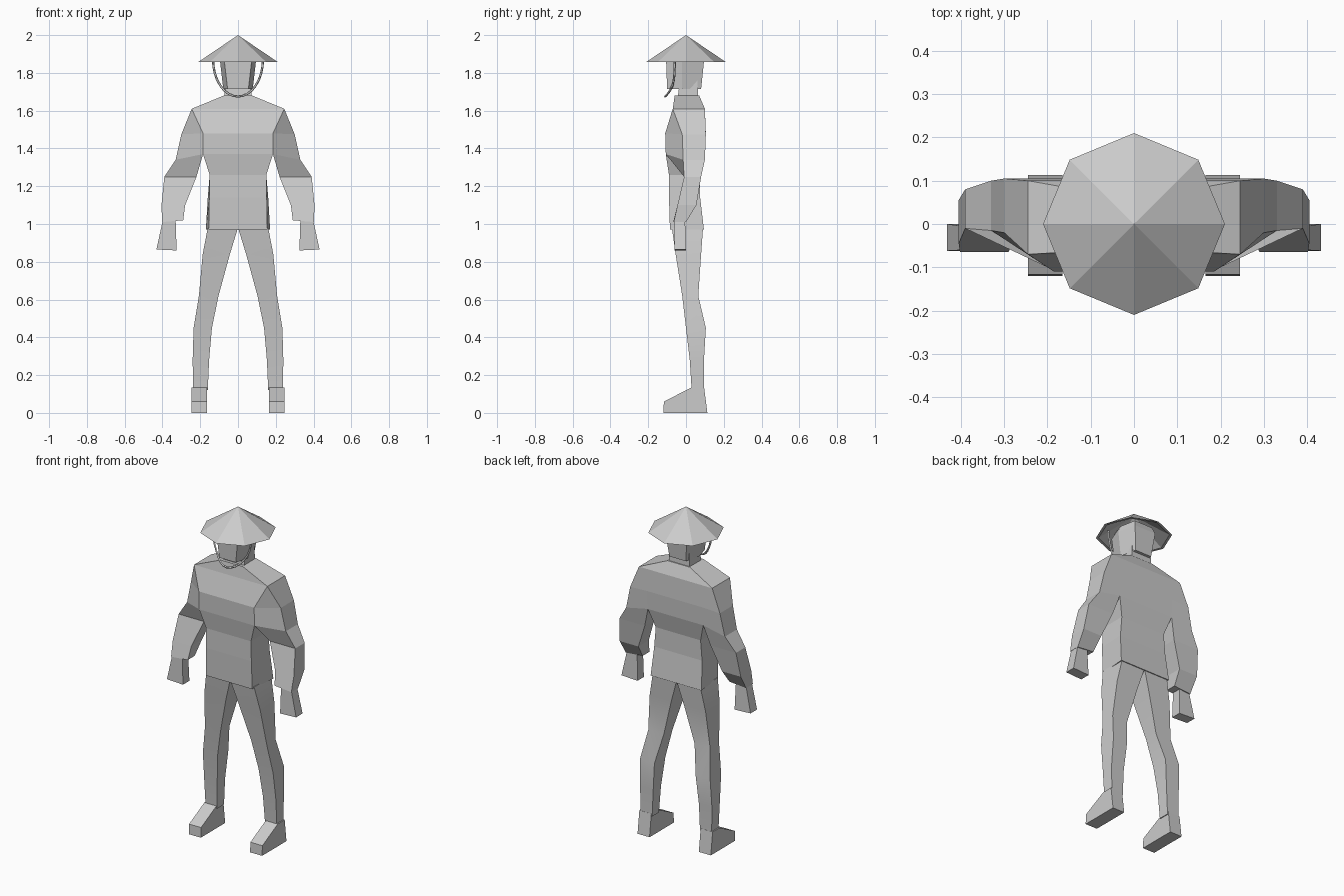
import bpy, bmesh
from math import sin, cos, pi, radians

cube = bpy.data.objects.get("Cube")
if cube:
    bpy.data.objects.remove(cube, do_unlink=True)

grey = bpy.data.materials.new("plain_grey")
grey.use_nodes = True
GREY = (0.6, 0.6, 0.6, 1)
grey.diffuse_color = GREY
grey.node_tree.nodes["Principled BSDF"].inputs["Base Color"].default_value = GREY


def loft(name, rings, mirror=False, caps=True, smooth=False):
    """Skin a list of equal-length point rings, optionally mirrored in x."""
    bm = bmesh.new()
    rows = [[bm.verts.new(p) for p in ring] for ring in rings]
    n = len(rows[0])
    for a, b in zip(rows, rows[1:]):
        for i in range(n):
            j = (i + 1) % n
            bm.faces.new((a[i], a[j], b[j], b[i]))
    if caps:
        bm.faces.new(rows[0])
        bm.faces.new(rows[-1])
    bmesh.ops.remove_doubles(bm, verts=bm.verts, dist=0.0001)
    bmesh.ops.recalc_face_normals(bm, faces=bm.faces)
    me = bpy.data.meshes.new(name)
    bm.to_mesh(me)
    bm.free()
    me.materials.append(grey)
    ob = bpy.data.objects.new(name, me)
    bpy.context.collection.objects.link(ob)
    if smooth:
        bpy.ops.object.select_all(action='DESELECT')
        ob.select_set(True)
        bpy.context.view_layer.objects.active = ob
        bpy.ops.object.shade_smooth_by_angle(angle=radians(40))
    if mirror:
        ob.modifiers.new("Mirror", 'MIRROR').use_mirror_merge = False
    return ob


def slab(z, front, back, yf, yb):
    """Four-sided body section, with its own width at front and back."""
    return [(-front, yf, z), (front, yf, z), (back, yb, z), (-back, yb, z)]


def limb(xi, zi, xo, zo, yf, yb, yf_in=None):
    """Four-sided limb section from its inner edge to its outer edge."""
    return [(xi, yf if yf_in is None else yf_in, zi), (xo, yf, zo),
            (xo, yb, zo), (xi, yb, zi)]


# Jacket
loft("jacket", [
    slab(0.97, 0.155, 0.17, -0.085, 0.095),
    slab(1.14, 0.152, 0.16, -0.09, 0.075),
    slab(1.26, 0.15, 0.15, -0.09, 0.075),
    slab(1.37, 0.185, 0.185, -0.107, 0.1),
    slab(1.48, 0.185, 0.185, -0.11, 0.105),
    slab(1.61, 0.245, 0.245, -0.07, 0.1),
    slab(1.68, 0.075, 0.075, -0.06, 0.07)])

# Sleeves, growing out of the shoulder edge
loft("sleeves", [
    limb(0.245, 1.61, 0.245, 1.61, -0.07, 0.1),
    limb(0.185, 1.48, 0.30, 1.475, -0.02, 0.105, -0.11),
    limb(0.185, 1.37, 0.33, 1.34, -0.015, 0.1, -0.107),
    limb(0.22, 1.25, 0.39, 1.25, -0.01, 0.08),
    limb(0.28, 1.10, 0.405, 1.10, -0.045, 0.055),
    limb(0.29, 1.02, 0.402, 1.01, -0.065, 0.0)], mirror=True)

# Hands
loft("hands", [
    limb(0.33, 1.02, 0.398, 1.02, -0.06, -0.005),
    limb(0.325, 0.86, 0.432, 0.865, -0.062, 0.0)], mirror=True)

# Trouser legs
loft("legs", [
    limb(0.0, 0.98, 0.16, 0.98, -0.075, 0.09),
    limb(0.043, 0.84, 0.187, 0.84, -0.055, 0.08),
    limb(0.103, 0.62, 0.207, 0.62, -0.02, 0.065),
    limb(0.138, 0.45, 0.235, 0.45, 0.0, 0.105),
    limb(0.153, 0.28, 0.24, 0.28, 0.02, 0.095),
    limb(0.16, 0.12, 0.238, 0.12, 0.03, 0.095)], mirror=True, smooth=True)

# Shoes: a side profile pushed across the foot
shoe = [(-0.12, 0), (0.113, 0), (0.096, 0.135), (0.03, 0.135), (-0.117, 0.06)]
loft("shoes", [[(x, y, z) for y, z in shoe] for x in (0.165, 0.245)], mirror=True)

# Neck
loft("neck", [slab(1.66, 0.072, 0.07, -0.045, 0.065),
              slab(1.78, 0.068, 0.065, -0.03, 0.06)])


# Head: six-sided, narrower at the jaw
def head_ring(z, side, face, yf, yb):
    return [(-face, yf, z), (face, yf, z), (side, -0.02, z),
            (face, yb, z), (-face, yb, z), (-side, -0.02, z)]


loft("head", [head_ring(1.715, 0.078, 0.055, -0.1, 0.08),
              head_ring(1.86, 0.095, 0.072, -0.105, 0.095),
              head_ring(1.9, 0.08, 0.06, -0.08, 0.08)])


# Conical hat: thin hollow shell with eight sides
def hat_ring(r, z):
    return [(r * cos(i * pi / 4), r * sin(i * pi / 4), z) for i in range(8)]


loft("hat", [hat_ring(0, 2.0), hat_ring(0.21, 1.858),
             hat_ring(0.195, 1.858), hat_ring(0, 1.985)], caps=False)

# Chin strap hanging from the hat
curve = bpy.data.curves.new("chin_strap", 'CURVE')
curve.dimensions = '3D'
curve.bevel_depth = 0.006
curve.bevel_resolution = 0
spline = curve.splines.new('POLY')
spline.points.add(16)
for i, p in enumerate(spline.points):
    a = pi * i / 16
    p.co = (0.132 * cos(a), -0.06 - 0.05 * sin(a) ** 4, 1.87 - 0.195 * sin(a), 1)
curve.materials.append(grey)
strap = bpy.data.objects.new("chin_strap", curve)
bpy.context.collection.objects.link(strap)
